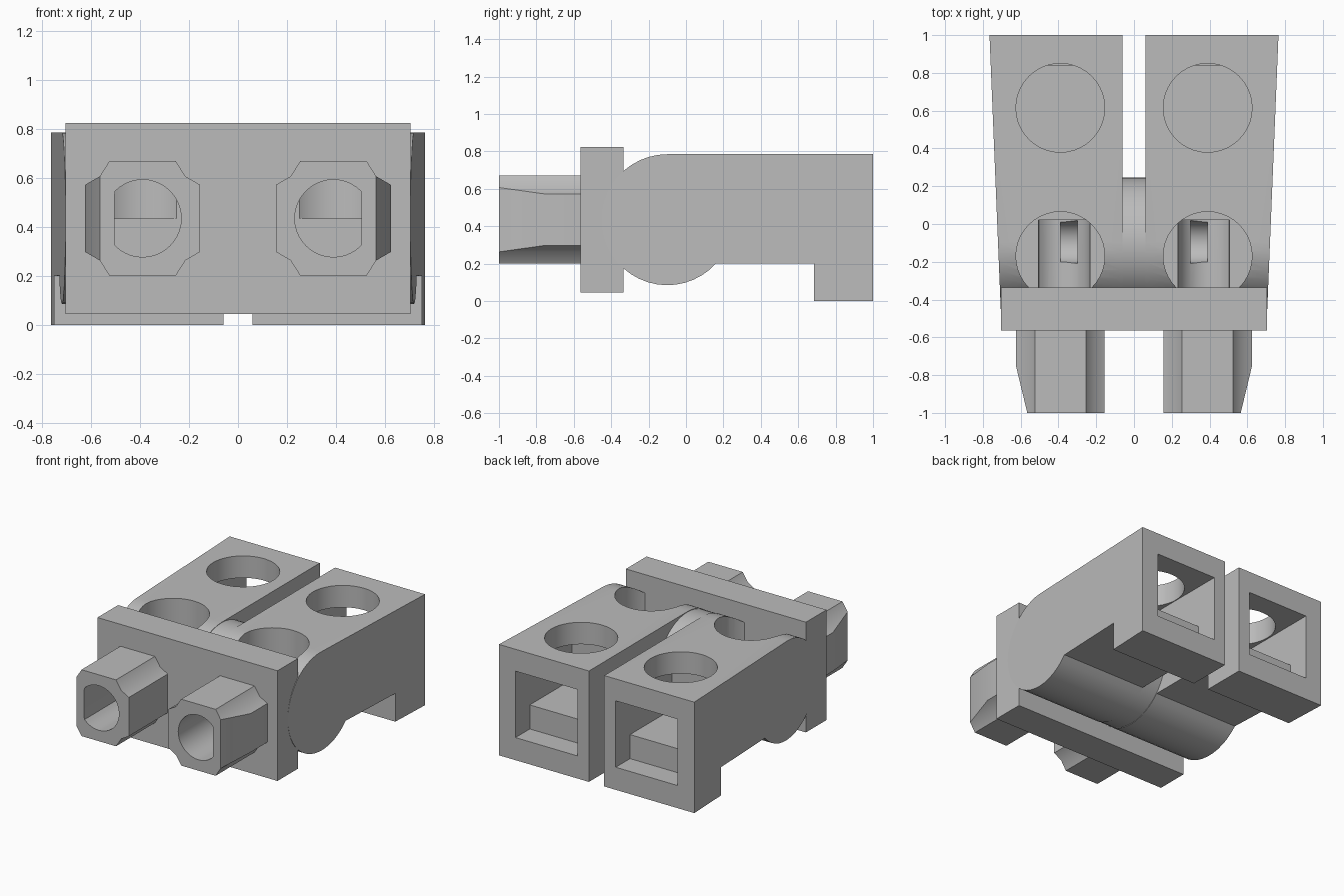
import bpy, bmesh, math

if "Cube" in bpy.data.objects:
    bpy.data.objects.remove(bpy.data.objects["Cube"])

grey = bpy.data.materials.new("light_grey")
grey.diffuse_color = (0.5, 0.5, 0.5, 1)
grey.use_nodes = True
grey.node_tree.nodes["Principled BSDF"].inputs["Base Color"].default_value = grey.diffuse_color


def prism(name, pts, axis, a, b):
    """Extrude a 2D outline along an axis from a to b."""
    place = {"x": lambda p, t: (t, p[0], p[1]),
             "y": lambda p, t: (p[0], t, p[1]),
             "z": lambda p, t: (p[0], p[1], t)}[axis]
    bm = bmesh.new()
    lo = [bm.verts.new(place(p, a)) for p in pts]
    hi = [bm.verts.new(place(p, b)) for p in pts]
    bm.faces.new(lo)
    bm.faces.new(hi)
    n = len(pts)
    for i in range(n):
        j = (i + 1) % n
        bm.faces.new((lo[i], lo[j], hi[j], hi[i]))
    bmesh.ops.recalc_face_normals(bm, faces=bm.faces)
    me = bpy.data.meshes.new(name)
    bm.to_mesh(me)
    bm.free()
    me.materials.append(grey)
    ob = bpy.data.objects.new(name, me)
    bpy.context.collection.objects.link(ob)
    return ob


def arc(cx, cy, r, start=0, end=360, n=40):
    full = end - start == 360
    steps = n if full else n + 1
    return [(cx + r * math.cos(math.radians(start + (end - start) * i / n)),
             cy + r * math.sin(math.radians(start + (end - start) * i / n)))
            for i in range(steps)]


def finish(ob, cutters=(), mirror=False):
    """Cut, mirror to the other side and shade."""
    bpy.ops.object.select_all(action="DESELECT")
    bpy.context.view_layer.objects.active = ob
    ob.select_set(True)
    for c in cutters:
        m = ob.modifiers.new("cut", "BOOLEAN")
        m.operation, m.solver, m.object = "DIFFERENCE", "EXACT", c
        bpy.ops.object.modifier_apply(modifier=m.name)
    if mirror:
        m = ob.modifiers.new("mirror", "MIRROR")
        m.use_mirror_merge = False
        bpy.ops.object.modifier_apply(modifier=m.name)
    bpy.ops.object.shade_smooth_by_angle(angle=math.radians(30))


# D-shaped bores running back through nozzle, plate and barrel
d_shape = [(min(x, 0.505), z) for x, z in arc(0.39, 0.435, 0.158)]
d_shape = [p for i, p in enumerate(d_shape)
           if not (p[0] == 0.505 and d_shape[i - 1][0] == 0.505
                   and d_shape[(i + 1) % len(d_shape)][0] == 0.505)]
bore = prism("bore_cutter", d_shape, "y", -1.1, 0.02)
bore_left = prism("bore_cutter_left", [(-x, z) for x, z in d_shape], "y", -1.1, 0.02)

# Round wells, rear socket and small slot
front_well = prism("front_well_cutter", arc(0.39, -0.17, 0.235), "z", 0.435, 1)
rear_well = prism("rear_well_cutter", arc(0.39, 0.615, 0.235), "z", 0.5, 1)
socket = prism("socket_cutter",
               [(1.1, 0.16), (1.1, 0.63), (0.37, 0.63), (0.37, 0.33), (0.84, 0.33), (0.84, 0.16)],
               "x", 0.15, 0.635)
slot = prism("slot_cutter", arc(-0.095, 0.32, 0.115, n=24), "x", 0.3, 0.39)
chamfer = prism("chamfer_cutter",
                [(0.553, -1.05), (0.642, -0.68), (0.8, -0.68), (0.8, -1.05)], "z", 0, 1)

# Body halves: rounded barrel at the front, foot at the back, tapered outside
side = [(1, 0.785)] + arc(-0.1, 0.435, 0.35, 90, 318, 28) + [(0.685, 0.2), (0.685, 0), (1, 0)]
body = prism("body_halves", side, "x", 0.06, 0.765)
for v in body.data.vertices:
    if v.co.x > 0.5:
        v.co.x -= 0.041 * (1 - v.co.y)
finish(body, [front_well, rear_well, socket, bore, slot], mirror=True)

# Round hub joining the halves
hub = prism("center_hub", arc(-0.1, 0.435, 0.347, n=48), "x", -0.08, 0.08)
finish(hub)

# Front plate
plate = prism("front_plate", [(-0.705, 0.045), (0.705, 0.045), (0.705, 0.825), (-0.705, 0.825)],
              "y", -0.565, -0.335)
finish(plate, [bore, bore_left])

# Nozzles with notched corners
quarter = [(0.235, 0.137), (0.175, 0.172), (0.135, 0.235)]
outline = quarter + [(-x, z) for x, z in quarter[::-1]]
outline += [(-x, -z) for x, z in quarter] + [(x, -z) for x, z in quarter[::-1]]
nozzle = prism("nozzles", [(0.39 + x, 0.435 + z) for x, z in outline], "y", -1, -0.56)
finish(nozzle, [chamfer, bore], mirror=True)

# Cutters are no longer needed
for c in (bore, bore_left, front_well, rear_well, socket, slot, chamfer):
    bpy.data.objects.remove(c)
